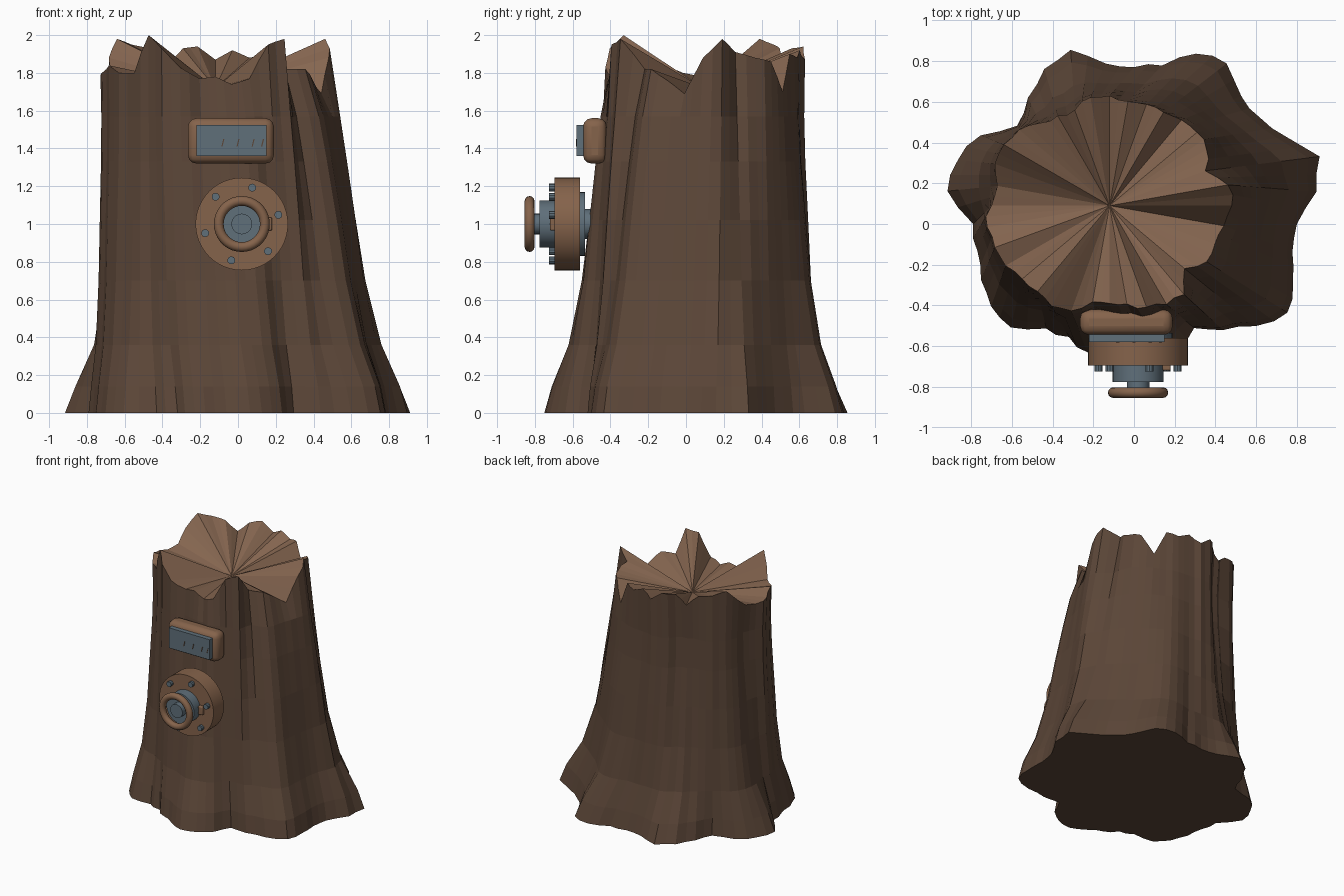
import bpy, bmesh, random
from math import cos, sin, radians, pi
from mathutils import Vector

random.seed(4)
if "Cube" in bpy.data.objects:
    bpy.data.objects.remove(bpy.data.objects["Cube"])


def material(name, rgb):
    mat = bpy.data.materials.new(name)
    mat.use_nodes = True
    mat.diffuse_color = (*rgb, 1)
    mat.node_tree.nodes["Principled BSDF"].inputs["Base Color"].default_value = (*rgb, 1)
    return mat


bark = material("bark brown", (0.105, 0.061, 0.039))
wood = material("cut wood", (0.235, 0.132, 0.08))
copper = material("warm copper", (0.235, 0.125, 0.07))
steel = material("blue steel", (0.115, 0.16, 0.195))

# Outline radii in hundredths and rim heights above 1.6, every ten degrees from +x
ROOT = [80, 91, 97, 86, 81, 82, 91, 89, 79, 77, 80, 91, 88, 81, 75, 87, 92, 93,
        79, 78, 80, 81, 79, 67, 64, 67, 70, 75, 73, 68, 59, 68, 78, 87, 83, 79]
CUT = [60, 59, 50, 55, 56, 55, 53, 53, 52, 54, 54, 50, 51, 53, 58, 60, 60, 56,
       58, 61, 60, 59, 56, 55, 57, 55, 48, 48, 49, 53, 56, 57, 48, 55, 55, 57]
RIM = [28, 38, 31, 28, 26, 10, 30, 28, 32, 27, 34, 33, 25, 33, 35, 38, 28, 20,
       18, 20, 24, 20, 20, 40, 33, 23, 17, 18, 14, 17, 35, 38, 22, 22, 16, 9]

# Ring height, root influence on the leaning side and on the upright side
LEVELS = [(0, 1, 1), (0.14, 0.93, 0.77), (0.36, 0.73, 0.36), (0.7, 0.54, 0.12),
          (1.02, 0.42, 0.02), (1.33, 0.29, -0.08), (1.57, 0.18, -0.1)]
HEART = Vector((-0.12, 0.09, 1.72))


def outline(radii, centre, z):
    pts = [Vector((centre.x + r / 100 * cos(radians(10 * i)),
                   centre.y + r / 100 * sin(radians(10 * i)), z[i])) for i, r in enumerate(radii)]
    # Add a slightly uneven crease between neighbouring points
    result = []
    for i, p in enumerate(pts):
        mid = (p + pts[(i + 1) % len(pts)]) / 2
        out = (mid - centre)
        out.z = 0
        mid += out.normalized() * random.uniform(-0.012, 0.018)
        result += [p, mid]
    return result


def build_stump():
    root = outline(ROOT, Vector((0, 0, 0)), [0] * len(ROOT))
    rim = outline(CUT, HEART, [1.6 + h / 100 for h in RIM])
    count = len(root)
    bm = bmesh.new()
    rings = []
    for z, lean, upright in LEVELS:
        ring = []
        for i in range(count):
            side = (1 + cos(2 * pi * i / count + radians(30))) / 2
            p = rim[i].lerp(root[i], upright + (lean - upright) * side)
            ring.append(bm.verts.new((p.x, p.y, z)))
        rings.append(ring)
    rings.append([bm.verts.new(p) for p in rim])
    heart = bm.verts.new(HEART)
    bm.faces.new(rings[0][::-1])
    for i in range(count):
        j = (i + 1) % count
        for low, high in zip(rings, rings[1:]):
            bm.faces.new((low[i], low[j], high[j], high[i]))
        bm.faces.new((rings[-1][i], rings[-1][j], heart)).material_index = 1
    mesh = bpy.data.meshes.new("tree_stump")
    bm.to_mesh(mesh)
    bm.free()
    obj = bpy.data.objects.new("tree_stump", mesh)
    bpy.context.collection.objects.link(obj)
    mesh.materials.append(bark)
    mesh.materials.append(wood)


def finish(name, mat, bevel=0, segments=3):
    obj = bpy.context.object
    obj.name = name
    obj.data.materials.append(mat)
    bpy.ops.object.transform_apply(location=False, rotation=True, scale=True)
    if bevel:
        mod = obj.modifiers.new("rounded", "BEVEL")
        mod.width, mod.segments = bevel, segments
    bpy.ops.object.shade_smooth_by_angle(angle=radians(35))
    return obj


def box(name, mat, x, y, z, bevel=0):
    bpy.ops.mesh.primitive_cube_add(size=1, location=[sum(a) / 2 for a in (x, y, z)])
    bpy.context.object.scale = [a[1] - a[0] for a in (x, y, z)]
    return finish(name, mat, bevel)


def drum(name, mat, radius, front, back, x=0.02, z=1.0, sides=32, bevel=0):
    bpy.ops.mesh.primitive_cylinder_add(vertices=sides, radius=radius, depth=back - front,
                                        location=(x, (front + back) / 2, z),
                                        rotation=(pi / 2, 0, 0))
    return finish(name, mat, bevel, 1)


build_stump()

# Rounded plaque with a steel panel and small scratches
box("plaque_frame", copper, (-0.265, 0.19), (-0.545, -0.42), (1.32, 1.56), 0.045)
box("plaque_panel", steel, (-0.22, 0.15), (-0.58, -0.5), (1.36, 1.525))
for i, x in enumerate((-0.08, 0.0, 0.08, 0.13)):
    tick = box("panel_scratch", bark, (x - 0.003, x + 0.003), (-0.583, -0.579), (1.41, 1.45))
    tick.rotation_euler.y = 0.25

# Valve: pipe, flange, bolted disc, hub, stem and hand wheel
drum("valve_pipe", steel, 0.08, -0.56, -0.38, sides=12)
drum("back_flange", steel, 0.17, -0.565, -0.535)
drum("valve_disc", copper, 0.245, -0.695, -0.56, sides=48)
drum("valve_hub", steel, 0.125, -0.775, -0.69)
drum("valve_stem", steel, 0.055, -0.825, -0.77, sides=20)
for i in range(6):
    a = radians(14 + 60 * i)
    drum("disc_bolt", steel, 0.021, -0.725, -0.69,
         0.02 + 0.2 * cos(a), 1 + 0.2 * sin(a), sides=10)
box("disc_latch", copper, (0.14, 0.18), (-0.72, -0.69), (0.965, 1.035), 0.008)
bpy.ops.mesh.primitive_torus_add(major_radius=0.122, minor_radius=0.026, major_segments=36,
                                 minor_segments=12, location=(0.02, -0.828, 1.0),
                                 rotation=(pi / 2, 0, 0))
finish("hand_wheel", copper)
